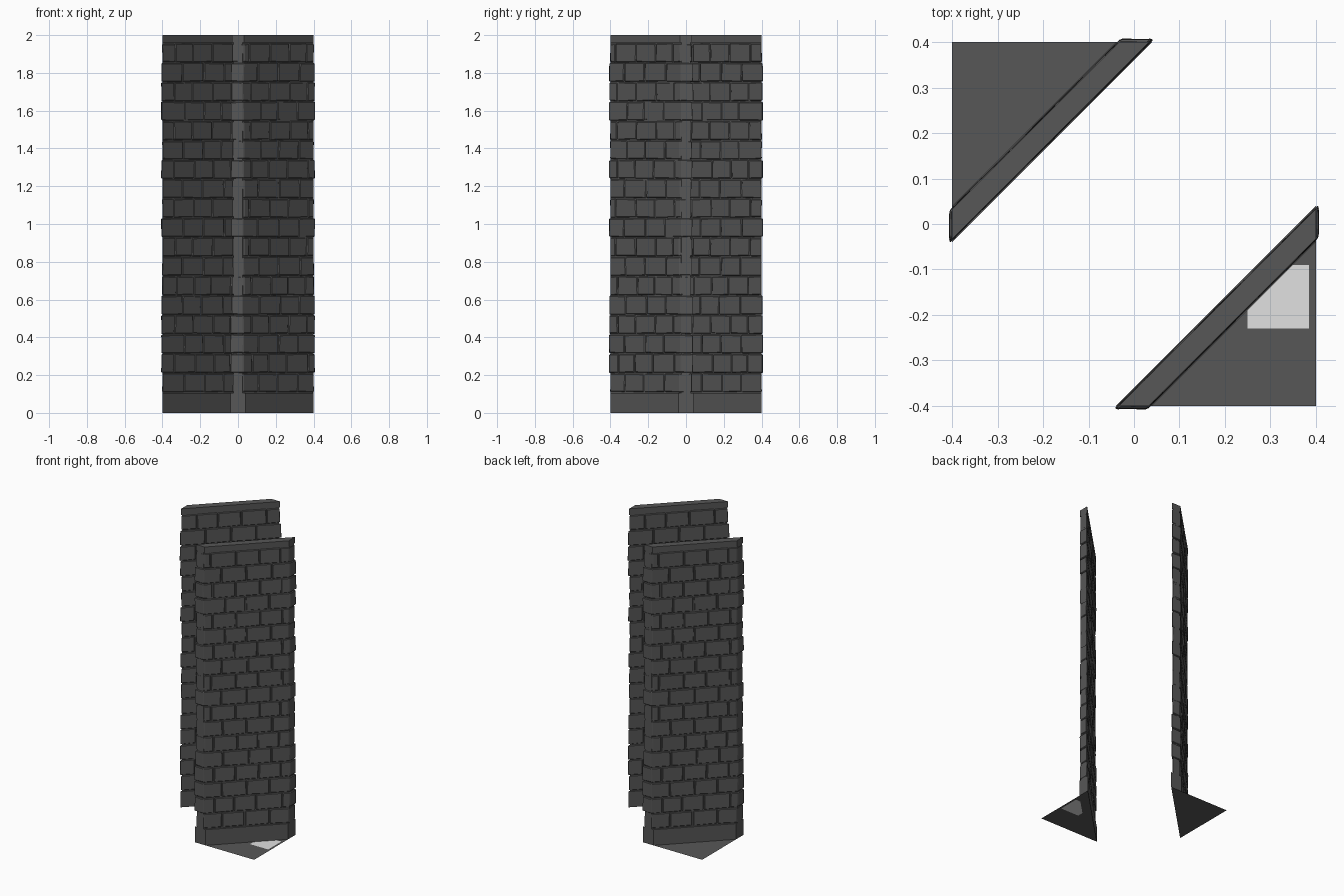
import bpy, bmesh, math, random
from mathutils import Vector, Matrix

if "Cube" in bpy.data.objects:
    bpy.data.objects.remove(bpy.data.objects["Cube"])

def material(name, c):
    m = bpy.data.materials.new(name)
    m.diffuse_color = (c, c, c, 1)
    m.use_nodes = True
    m.node_tree.nodes["Principled BSDF"].inputs["Base Color"].default_value = m.diffuse_color
    return m

STONE = material("dark_stone", 0.095)
PALE = material("pale_patch", 0.75)
END = 0.4 / math.sqrt(2)       # half length of the wall on its centre line
R = 1 / math.sqrt(2)

# u runs along the diagonal wall, v is its outward normal
def world(u, v, z):
    return Vector((0.2 + (u + v) * R, -0.2 + (u - v) * R, z))

def finish(name, bm, mats, turn):
    bm.transform(Matrix.Rotation(turn, 4, 'Z'))
    me = bpy.data.meshes.new(name)
    bm.to_mesh(me)
    bm.free()
    for m in mats:
        me.materials.append(m)
    ob = bpy.data.objects.new(name, me)
    bpy.context.collection.objects.link(ob)

def hexa(bm, pts):
    v = [bm.verts.new(p) for p in pts]
    for f in ((3, 2, 1, 0), (4, 5, 6, 7), (0, 1, 5, 4),
              (1, 2, 6, 5), (2, 3, 7, 6), (3, 0, 4, 7)):
        bm.faces.new([v[i] for i in f])

# full-length mitred strip; s is half its width measured along x
def strip(name, s, z0, z1, turn):
    bm = bmesh.new()
    h = s * R
    pts = [world(u, v, z) for z in (z0, z1) for u, v in
           ((-END - h, -h), (-END + h, h), (END - h, h), (END + h, -h))]
    hexa(bm, pts)
    bmesh.ops.recalc_face_normals(bm, faces=bm.faces)
    finish(name, bm, [STONE], turn)

# staggered rows of slightly irregular bricks
def bricks(name, turn):
    rnd = random.Random(4)
    bm = bmesh.new()
    rows, z_low, z_high = 18, 0.108, 1.957
    step = (z_high - z_low) / rows
    gap = 0.002
    for r in range(rows):
        z0, z1 = z_low + r * step, z_low + (r + 1) * step
        if r % 2:
            cuts = [-0.212, -0.07, 0.07, 0.212]
        else:
            cuts = [-0.145, 0.0, 0.145]
        cuts = [c + rnd.uniform(-0.014, 0.014) for c in cuts]
        n = len(cuts) + 1
        over = rnd.choice((0, 0, 0.008))
        for i in range(n):
            h = 0.032 * R + rnd.uniform(-0.002, 0.003)
            pts = []
            for z, sg in ((z0, 1), (z1, -1)):
                for left, v in ((1, -h), (1, h), (0, h), (0, -h)):
                    if left:
                        u = -END + v - over if i == 0 else cuts[i - 1] + gap
                    else:
                        u = END - v + over if i == n - 1 else cuts[i] - gap
                    u += rnd.uniform(-0.002, 0.002)
                    pts.append(world(u, v + rnd.uniform(-0.0015, 0.0015),
                                     z + sg * rnd.uniform(0.0005, 0.005)))
            hexa(bm, pts)
    bmesh.ops.recalc_face_normals(bm, faces=bm.faces)
    bmesh.ops.bevel(bm, geom=bm.edges[:], offset=0.004, segments=1,
                    affect='EDGES', clamp_overlap=True)
    finish(name, bm, [STONE], turn)

# flat triangular corner floor, optionally with a pale patch cut in
def floor(name, turn, patch):
    bm = bmesh.new()
    bm.faces.new([bm.verts.new(p) for p in
                  ((0.04, -0.4, 0), (0.4, -0.4, 0), (0.4, -0.04, 0))])
    if patch:
        for co, no in (((0.25, 0, 0), (1, 0, 0)), ((0.385, 0, 0), (1, 0, 0)),
                       ((0, -0.23, 0), (0, 1, 0)), ((0, -0.09, 0), (0, 1, 0))):
            bmesh.ops.bisect_plane(bm, geom=bm.verts[:] + bm.edges[:] + bm.faces[:],
                                   plane_co=co, plane_no=no)
        for f in bm.faces:
            c = f.calc_center_median()
            f.material_index = int(0.25 < c.x < 0.385 and -0.23 < c.y < -0.09)
    finish(name, bm, [STONE, PALE] if patch else [STONE], turn)

# two identical walls facing each other across the centre
for side, turn in (("front", 0), ("back", math.pi)):
    strip(side + "_wall_base", 0.04, 0, 0.105, turn)
    strip(side + "_wall_core", 0.025, 0.1, 1.965, turn)
    strip(side + "_wall_cap", 0.033, 1.96, 2.0, turn)
    bricks(side + "_wall_bricks", turn)
    floor(side + "_floor", turn, side == "front")
